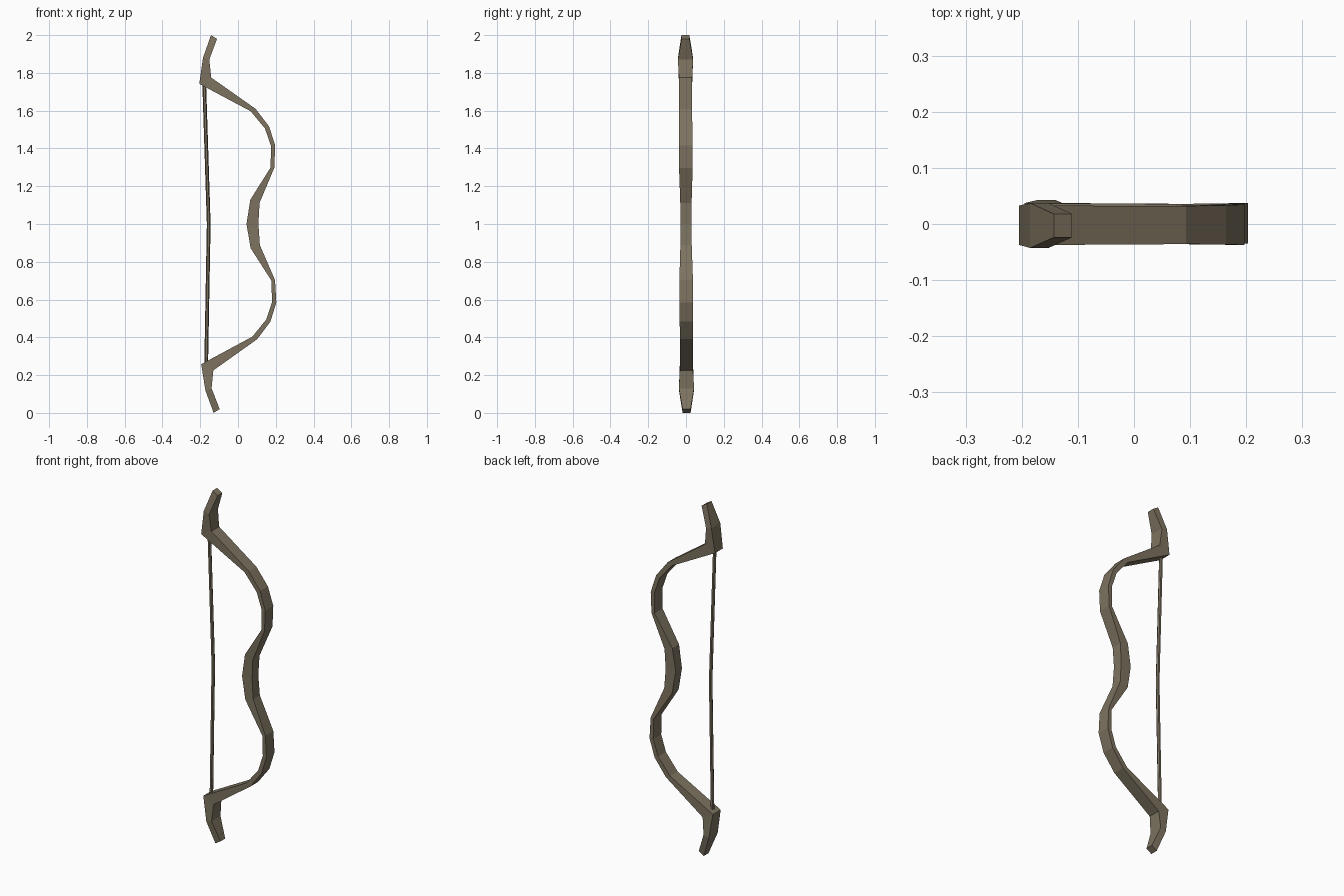
import bpy, bmesh, math

if "Cube" in bpy.data.objects:
    bpy.data.objects.remove(bpy.data.objects["Cube"])

wood = bpy.data.materials.new("weathered_wood")
wood.diffuse_color = (0.205, 0.17, 0.115, 1)
wood.use_nodes = True
wood.node_tree.nodes["Principled BSDF"].inputs["Base Color"].default_value = wood.diffuse_color


def lean(x, y, z):
    """The whole bow leans very slightly off vertical."""
    return (x + 0.007 * (1 - z), y + 0.003 * (1 - z), z)


def loft(name, rings):
    """Skin a chain of equal-sized cross-sections and cap both ends."""
    bm = bmesh.new()
    loops = [[bm.verts.new(lean(*p)) for p in ring] for ring in rings]
    n = len(loops[0])
    for a, b in zip(loops, loops[1:]):
        for i in range(n):
            j = (i + 1) % n
            bm.faces.new((a[i], a[j], b[j], b[i]))
    bm.faces.new(loops[0])
    bm.faces.new(loops[-1])
    bmesh.ops.recalc_face_normals(bm, faces=bm.faces[:])
    mesh = bpy.data.meshes.new(name)
    bm.to_mesh(mesh)
    bm.free()
    mesh.materials.append(wood)
    obj = bpy.data.objects.new(name, mesh)
    bpy.context.collection.objects.link(obj)
    return obj


# Upper half of the bow: string-side x, z; outer-side x, z; half width
half = [
    (-0.136, 2.00, -0.104, 1.98, 0.021),
    (-0.179, 1.88, -0.146, 1.87, 0.040),
    (-0.200, 1.742, -0.136, 1.775, 0.035),
    (0.071, 1.597, 0.097, 1.610, 0.034),
    (0.146, 1.506, 0.168, 1.517, 0.035),
    (0.177, 1.415, 0.200, 1.415, 0.036),
    (0.175, 1.300, 0.194, 1.297, 0.036),
    (0.066, 1.128, 0.115, 1.112, 0.030),
    (0.045, 1.000, 0.108, 1.000, 0.028),
]
stations = half + [(a, 2 - b, c, 2 - d, w) for a, b, c, d, w in reversed(half[:-1])]
loft("bow_limbs", [[(a, -w, b), (c, -w, d), (c, w, d), (a, w, b)]
                   for a, b, c, d, w in stations])

# String: thin six-sided cord bowed slightly towards the grip
cord = [(-0.174, 1.755), (-0.155, 1.0), (-0.174, 0.245)]
loft("bow_string", [[(x + 0.010 * math.cos(k * math.pi / 3),
                      0.010 * math.sin(k * math.pi / 3), z) for k in range(6)]
                    for x, z in cord])
